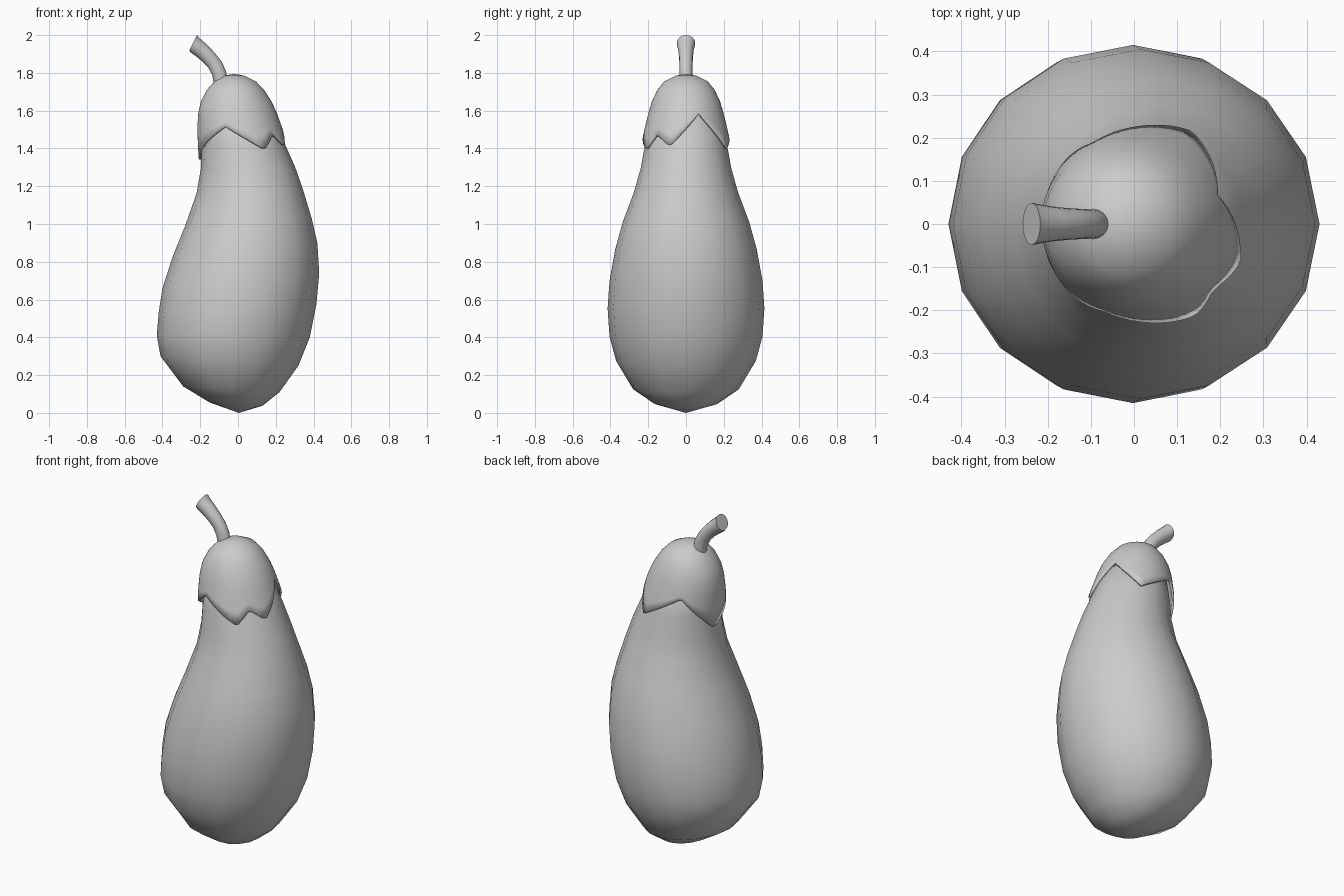
import bpy, bmesh, math
from math import cos, sin, radians, pi

cube = bpy.data.objects.get("Cube")
if cube:
    bpy.data.objects.remove(cube, do_unlink=True)

grey = bpy.data.materials.new("plain grey")
grey.use_nodes = True
grey.diffuse_color = (0.6, 0.6, 0.6, 1)
grey.node_tree.nodes["Principled BSDF"].inputs["Base Color"].default_value = (0.6, 0.6, 0.6, 1)


def oval(xl, zl, xr, zr, ry, angle):
    """Point on a tilted oval given by its left and right ends and half depth."""
    c = cos(angle)
    return ((xl + xr) / 2 + c * (xr - xl) / 2, ry * sin(angle),
            (zl + zr) / 2 + c * (zr - zl) / 2)


def loft(name, rings, start=None, end=None, fill_end=False):
    """Skin a stack of point rings, closing it with poles or a flat face."""
    bm = bmesh.new()
    loops = [[bm.verts.new(p) for p in ring] for ring in rings]
    n = len(loops[0])
    for a, b in zip(loops, loops[1:]):
        for i in range(n):
            j = (i + 1) % n
            bm.faces.new((a[i], a[j], b[j], b[i]))
    for pole, loop in ((start, loops[0]), (end, loops[-1])):
        if pole:
            tip = bm.verts.new(pole)
            for i in range(n):
                bm.faces.new((tip, loop[i], loop[(i + 1) % n]))
    if fill_end:
        bm.faces.new(loops[-1])
    bmesh.ops.recalc_face_normals(bm, faces=bm.faces)
    mesh = bpy.data.meshes.new(name)
    bm.to_mesh(mesh)
    bm.free()
    mesh.materials.append(grey)
    obj = bpy.data.objects.new(name, mesh)
    bpy.context.collection.objects.link(obj)
    bpy.ops.object.select_all(action='DESELECT')
    obj.select_set(True)
    bpy.context.view_layer.objects.active = obj
    bpy.ops.object.shade_smooth_by_angle(angle=radians(50))
    return obj


def ovals(sections, sides):
    return [[oval(*s, 2 * pi * i / sides) for i in range(sides)] for s in sections]


# Body: leaning, bottom-heavy fruit
body = [
    (-.15, .055, .13, .038, .165),
    (-.29, .14, .22, .11, .28),
    (-.41, .30, .32, .25, .37),
    (-.43, .41, .38, .40, .405),
    (-.42, .53, .415, .575, .415),
    (-.40, .66, .43, .74, .405),
    (-.345, .83, .42, .90, .375),
    (-.28, .99, .39, 1.03, .335),
    (-.22, 1.16, .345, 1.18, .275),
    (-.197, 1.29, .303, 1.30, .24),
    (-.19, 1.42, .25, 1.42, .217),
    (-.18, 1.58, .18, 1.58, .17),
]
loft("fruit_body", ovals(body, 16), start=(0.005, 0, 0), end=(-.02, 0, 1.72))

# Cap: dome profile as (height, left, right, half depth)
dome = [
    (1.785, -.075, .035, .055),
    (1.755, -.125, .095, .115),
    (1.71, -.165, .138, .152),
    (1.65, -.196, .177, .180),
    (1.59, -.210, .205, .198),
    (1.50, -.216, .237, .220),
    (1.42, -.212, .263, .237),
    (1.32, -.207, .285, .252),
]
# Pointed hem: direction in degrees and height
hem = [(-110, 1.515), (-62, 1.395), (-43, 1.475), (-22, 1.415),
       (20, 1.585), (65, 1.40), (118, 1.53), (172, 1.335), (250, 1.515)]


def hem_height(deg):
    for (a, za), (b, zb) in zip(hem, hem[1:]):
        if a <= deg <= b:
            return za + (zb - za) * (deg - a) / (b - a)


def cap_point(z, deg):
    for (za, *a), (zb, *b) in zip(dome, dome[1:]):
        if z >= zb:
            t = (za - z) / (za - zb)
            xl, xr, ry = (p + (q - p) * t for p, q in zip(a, b))
            return oval(xl, z, xr, z, ry, radians(deg))


columns = [-110 + 5 * i for i in range(72)]
cap_rings = [[cap_point(d[0], a) for a in columns] for d in dome[:5]]
for t in (0.33, 0.67, 1):
    cap_rings.append([cap_point(1.59 + (hem_height(a) - 1.59) * t, a) for a in columns])
cap = loft("leafy_cap", cap_rings, start=(-.02, 0, 1.795))
rim = cap.modifiers.new("thickness", 'SOLIDIFY')
rim.thickness = 0.012
rim.offset = -1

# Stem: bent stalk flaring to a flat cut end
stem = [
    (-.125, 1.73, -.052, 1.75, .035),
    (-.137, 1.79, -.064, 1.81, .034),
    (-.16, 1.832, -.088, 1.862, .035),
    (-.19, 1.862, -.125, 1.908, .037),
    (-.222, 1.888, -.165, 1.95, .041),
    (-.25, 1.908, -.205, 1.985, .047),
    (-.258, 1.918, -.217, 2.0, .049),
]
loft("stem", ovals(stem, 16), fill_end=True)
